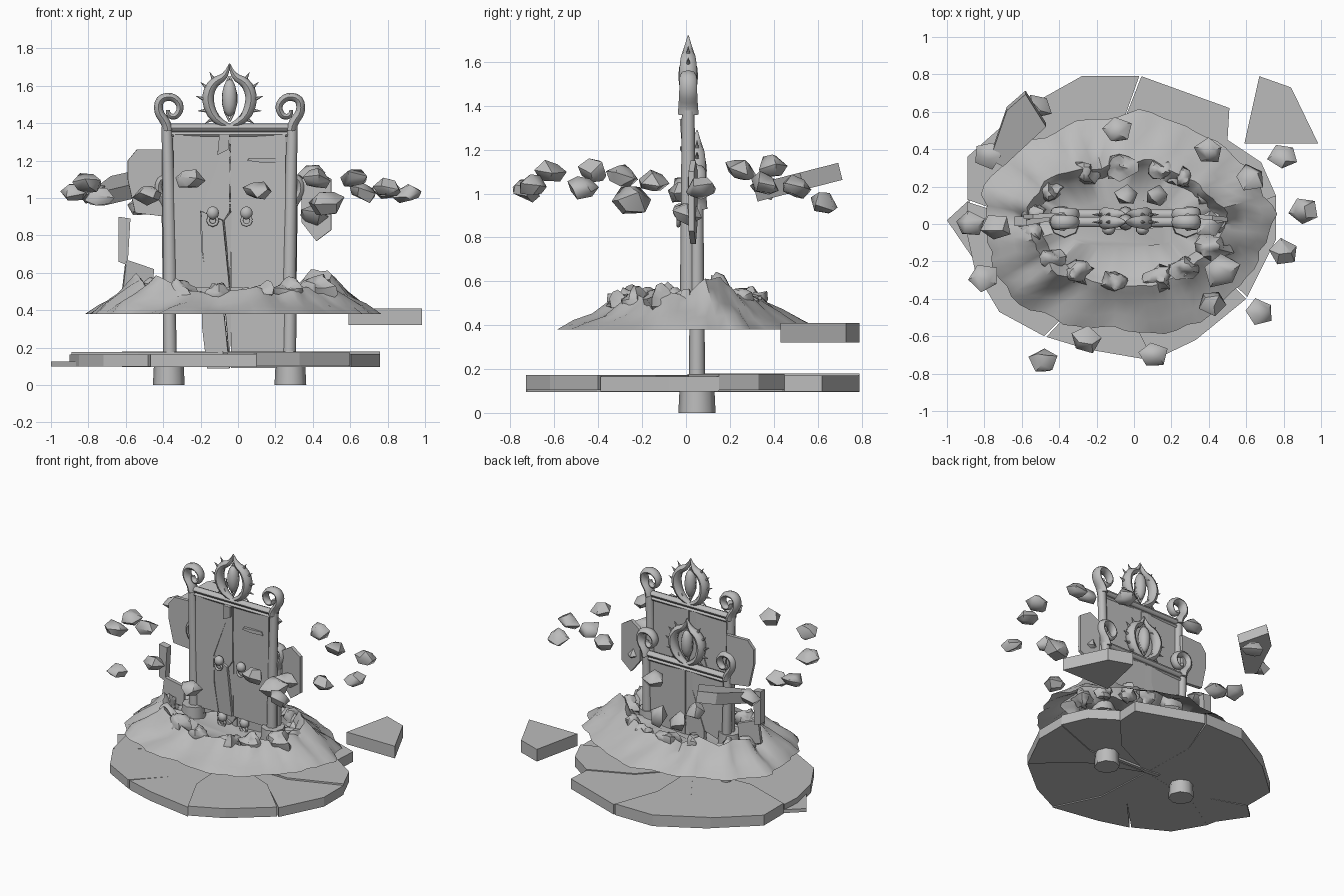
import bpy, bmesh, math, random
from mathutils import Vector, Matrix, noise

random.seed(7)
if "Cube" in bpy.data.objects:
    bpy.data.objects.remove(bpy.data.objects["Cube"])

stone = bpy.data.materials.new("grey_stone")
stone.use_nodes = True
stone.diffuse_color = (0.5, 0.5, 0.5, 1)
stone.node_tree.nodes["Principled BSDF"].inputs["Base Color"].default_value = (0.5, 0.5, 0.5, 1)
CX = -0.045  # middle of the doorway


def add_mesh(name, mesh, smooth=False):
    ob = bpy.data.objects.new(name, mesh)
    bpy.context.collection.objects.link(ob)
    mesh.materials.clear()
    mesh.materials.append(stone)
    if smooth:
        bpy.context.view_layer.objects.active = ob
        bpy.ops.object.select_all(action='DESELECT')
        ob.select_set(True)
        bpy.ops.object.shade_smooth_by_angle(angle=math.radians(50))
    return ob


def finish(name, bm, smooth=False):
    bmesh.ops.recalc_face_normals(bm, faces=bm.faces)
    mesh = bpy.data.meshes.new(name)
    bm.to_mesh(mesh)
    bm.free()
    return add_mesh(name, mesh, smooth)


def prism(name, pts, lo, hi, upright=False, turn=(0, 0)):
    """Polygon extruded along z, or along y when upright; turn = (about x, about z)."""
    bm = bmesh.new()
    put = (lambda p, d: (p[0], d, p[1])) if upright else (lambda p, d: (p[0], p[1], d))
    face = bm.faces.new([bm.verts.new(put(p, lo)) for p in pts])
    ext = bmesh.ops.extrude_face_region(bm, geom=[face])
    shift = Vector(put((0, 0), hi - lo))
    bmesh.ops.translate(bm, vec=shift, verts=[v for v in ext["geom"] if isinstance(v, bmesh.types.BMVert)])
    mid = sum((v.co for v in bm.verts), Vector()) / len(bm.verts)
    rot = Matrix.Rotation(turn[1], 3, 'Z') @ Matrix.Rotation(turn[0], 3, 'X')
    bmesh.ops.rotate(bm, cent=mid, matrix=rot, verts=bm.verts)
    return finish(name, bm)


def tube(name, path, radii, y=0.0, depth=1.0, smooth_path=True):
    """Tapered tube through (x, z) points in the plane of the doorway."""
    cu = bpy.data.curves.new(name, 'CURVE')
    cu.dimensions = '3D'
    cu.bevel_depth, cu.bevel_resolution, cu.use_fill_caps = 1.0, 2, True
    cu.resolution_u = 3
    sp = cu.splines.new('NURBS' if smooth_path else 'POLY')
    sp.points.add(len(path) - 1)
    for pt, (x, z), r in zip(sp.points, path, radii):
        pt.co, pt.radius = (x, 0, z, 1), r
    if smooth_path:
        sp.use_endpoint_u, sp.order_u = True, 3
    tmp = bpy.data.objects.new(name + "_curve", cu)
    bpy.context.collection.objects.link(tmp)
    bpy.context.view_layer.update()
    mesh = bpy.data.meshes.new_from_object(tmp.evaluated_get(bpy.context.evaluated_depsgraph_get()))
    bpy.data.objects.remove(tmp)
    for v in mesh.vertices:
        v.co.y = v.co.y * depth + y
    return add_mesh(name, mesh, True)


def cone(name, p, r1, r2, length, direction, sides=8):
    bm = bmesh.new()
    bmesh.ops.create_cone(bm, cap_ends=True, segments=sides, radius1=r1, radius2=r2, depth=length)
    m = Vector(direction).to_track_quat('Z', 'Y').to_matrix().to_4x4()
    bmesh.ops.transform(bm, matrix=Matrix.Translation(p) @ m, verts=bm.verts)
    return finish(name, bm, True)


def ball(name, p, size, rough=0.0):
    bm = bmesh.new()
    bmesh.ops.create_uvsphere(bm, u_segments=10, v_segments=8, radius=1)
    for v in bm.verts:
        v.co *= 1 + rough * noise.noise(v.co * 1.3 + Vector(p) * 9)
    bmesh.ops.transform(bm, matrix=Matrix.Translation(p) @ Matrix.Diagonal((*size, 1)), verts=bm.verts)
    return finish(name, bm, True)


def rock(name, p, size):
    """Chipped block: wide belt of five corners, small top and smaller underside."""
    bm = bmesh.new()
    turn = random.uniform(0, 6)
    rot = Matrix.Rotation(random.uniform(-.35, .35), 3, 'X') @ Matrix.Rotation(random.uniform(-.35, .35), 3, 'Y')
    for level, spread, n in ((1, .5, 3), (0, 1, 5), (-.8, .65, 4)):
        for k in range(n):
            a = turn + k * 2 * math.pi / n
            r = spread * random.uniform(.8, 1.05)
            c = Vector((r * math.cos(a), r * math.sin(a), level + random.uniform(-.25, .25)))
            bm.verts.new(Vector(p) + rot @ Vector([u * s for u, s in zip(c, size)]))
    bmesh.ops.convex_hull(bm, input=bm.verts)
    bmesh.ops.dissolve_limit(bm, angle_limit=.25, verts=bm.verts, edges=bm.edges)
    return finish(name, bm, True)


# Cracked round platform: slabs of two rim edges, with one sector broken out
rim = [(.5, .45), (.51, .62), (.04, .79), (-.28, .79), (-.62, .6), (-.89, .36), (-.89, .13), (-.9, -.02),
       (-.85, -.25), (-.72, -.47), (-.48, -.6), (-.25, -.67), (.1, -.73), (.33, -.62), (.6, -.4),
       (.76, -.08), (.76, .15), (.68, .33)]
hub = Vector((-.08, .03))
cuts = range(0, 19, 2)


def crack(i):
    """Crooked crack from the rim to the hub."""
    v = Vector(rim[i % 18]) - hub
    return hub + v * .55 + Vector((-v.y, v.x)) * (.1 if i % 4 else -.1)


for i, (a, b) in enumerate(zip(cuts, cuts[1:])):
    edge = [Vector(rim[k % 18]) for k in range(a, b + 1)]
    edge[0] = edge[0] + (edge[1] - edge[0]).normalized() * (.012 if i % 2 else 0)
    top = .175 + random.uniform(-.012, .012)
    prism(f"platform_slab_{i}", [hub, crack(a)] + edge + [crack(b)], .1 + random.uniform(-.005, .005), top)
prism("platform_chip", [(-.88, .13), (-1, .02), (-.85, -.2)], .1, .125)
prism("platform_loose_slab", [(.59, .43), (.985, .43), (.84, .73), (.67, .79)], .32, .41)

# Crater mound: rings from the outer skirt, over a ragged ridge, down to the floor
ridge = [.54, .61, .63, .54, .56, .5, .56, .51, .57, .51, .57, .54,
         .53, .6, .55, .58, .52, .49, .5, .52, .49, .55, .52, .56]
bm = bmesh.new()
N = 72
rings = []
for t, kind in [(0, 0), (.3, .25), (.6, .5), (.85, .8), (1, 1), (1.1, .85), (1.25, .5), (1.8, .4)]:
    ring = []
    for i in range(N):
        a = 2 * math.pi * i / N
        f = i / 3
        peak = ridge[int(f)] * (1 - f % 1) + ridge[(int(f) + 1) % 24] * (f % 1)
        rx, ry = .765 + (.53 - .765) * t, .58 + (.33 - .58) * t
        lump = noise.noise(Vector((math.cos(a), math.sin(a), t * .3)) * 5)
        wob = 1 + .025 * math.sin(5 * a + 1) + .09 * lump
        z = .38 + (peak - .38) * kind + (.025 * lump if t else 0)
        ring.append(bm.verts.new((CX + rx * wob * math.cos(a), ry * wob * math.sin(a), z)))
    rings.append(ring)
for lo, hi in zip(rings, rings[1:]):
    for i in range(N):
        j = (i + 1) % N
        bm.faces.new((lo[i], lo[j], hi[j], hi[i]))
bm.faces.new(rings[-1])
finish("crater_mound", bm, True)

# Smooth lumps heaped along the crater ridge
for i in range(15):
    a = i * 2 * math.pi / 15 + random.uniform(-.1, .1)
    k = random.uniform(.75, 1.2)
    ball(f"ridge_lump_{i}", (CX + .5 * math.cos(a), .31 * math.sin(a), .485), (.075 * k, .06 * k, .07 * k), .7)


# Ornate doorway, built standing at height z0 and depth y
def doorway(label, z0, y, broken):
    for s, side in ((-1, "right"), (1, "left")):
        X = lambda d: CX + s * d
        cone(f"{label}_{side}_foot", (X(.325), y, z0 + .05), .085, .08, .1, (0, 0, 1))
        tube(f"{label}_{side}_column", [(X(.318), z0 + .05), (X(.322), z0 + .5), (X(.335), z0 + .95)],
             [.038, .034, .029], y)
        curl = [(.33, .93), (.335, .97), (.385, 1.03), (.375, 1.105), (.3, 1.115), (.255, 1.06), (.285, 1.0), (.33, 1.01), (.33, 1.04)]
        tube(f"{label}_{side}_scroll", [(X(px), z0 + pz) for px, pz in curl],
             [.028, .026, .024, .023, .021, .019, .017, .014, .01], y, 1.7)
        # crescent half of the crest with its spikes
        crescent = [(0, .95), (.08, .98), (.125, 1.1), (.09, 1.19), (.015, 1.22), (0, 1.29)]
        tube(f"{label}_{side}_crescent", [(X(px), z0 + pz) for px, pz in crescent],
             [.014, .026, .032, .028, .018, .002], y, 1.3)
        for k, deg in enumerate((-48, -24, 2, 28, 52)):
            a = math.radians(deg)
            d = Vector((s * math.cos(a), 0, math.sin(a)))
            cone(f"{label}_{side}_spike_{k}", Vector((CX, y, z0 + 1.095)) + d * .14, .02, .001, .085, d + Vector((0, 0, .35)), 6)
        # knob and ring on the leaf
        ball(f"{label}_{side}_knob", (X(.09), y - .04, z0 + .49), (.035, .03, .035))
        loop = [(X(.09) + .026 * math.cos(k * math.pi / 4), z0 + .45 + .026 * math.sin(k * math.pi / 4)) for k in range(9)]
        tube(f"{label}_{side}_ring", loop, [.009] * 9, y - .045, 1, False)
        tube(f"{label}_{side}_lid", [(X(0), z0 + .98), (X(.07), z0 + 1.1), (X(0), z0 + 1.22)], [.006, .009, .006], y)
    ball(f"{label}_crest_eye", (CX, y, z0 + 1.105), (.042, .045, .1))
    for k, (h, r) in enumerate(((.945, .022), (.91, .014))):
        tube(f"{label}_lintel_{k}", [(CX - .34, z0 + h), (CX + .34, z0 + h)], [r, r], y, 1.2, False)
    # cracked leaves
    P = lambda pts: [(px, z0 + pz) for px, pz in pts]
    left = [(-.345, .09), (-.16, .09), (-.195, .3), (-.2, .5), (-.1, .78), (-.1, .91), (-.345, .91)]
    if broken:
        left = [(-.345, .45), (-.2, .5), (-.1, .78), (-.1, .91), (-.345, .91)]
    prism(f"{label}_leaf_outer", P(left), y - .012, y + .012, True, (0, .03))
    prism(f"{label}_leaf_wedge", P([(-.165, .09), (-.045, .09), (-.065, .3), (-.08, .45), (-.195, .5), (-.19, .3)]),
          y - .015, y + .015, True, (.03, -.1))
    prism(f"{label}_leaf_upper", P([(-.2, .5), (-.075, .45), (-.045, .5), (-.045, .91), (-.1, .91), (-.1, .78)]),
          y - .008, y + .016, True, (0, -.04))
    prism(f"{label}_leaf_splinter", P([(-.045, .09), (-.035, .5), (-.075, .45), (-.06, .3)]), y - .012, y + .012, True, (.03, .1))
    prism(f"{label}_leaf_inner", P([(-.038, .09), (.255, .09), (.255, .91), (-.04, .91)]), y - .012, y + .012, True, (0, -.03))
    prism(f"{label}_leaf_chip", P([(.05, .77), (.06, .785), (.2, .785), (.21, .76), (.12, .76)]), y - .03, y - .01, True, (0, .1))
    prism(f"{label}_leaf_shard", P([(-.11, .8), (-.05, .83), (-.045, .91), (-.1, .91)]), y - .035, y - .015, True, (.08, 0))


doorway("front_door", .43, .01, False)
doorway("rear_door", 0, .05, True)

# Upright wall fragments drifting beside the doorway
prism("fragment_high", [(-.59, 1.1), (-.55, .92), (-.38, .9), (-.37, 1.26), (-.54, 1.26), (-.59, 1.2)], .03, .055, True, (0, .05))
prism("fragment_tall", [(-.64, .66), (-.59, .64), (-.575, .89), (-.64, .9)], -.01, .04, True)
prism("fragment_low", [(-.62, .5), (-.46, .48), (-.45, .62), (-.6, .67)], .0, .03, True, (0, .2))
prism("fragment_left", [(.34, .87), (.42, .77), (.5, .83), (.5, 1.1), (.42, 1.15), (.34, 1.1)], .02, .045, True, (0, -.1))

# Ring of floating rocks
spots = [(.67, -.47, 1.03), (.1, -.7, 1.04), (-.26, -.62, 1.1), (-.48, -.73, 1.02), (-.8, -.29, 1.08),
         (-.88, 0, 1.03), (-.74, -.02, 1), (.8, -.15, 1.05), (.91, .07, 1.02), (.8, .36, 1.04),
         (.62, .25, 1.11), (.4, .39, 1.12), (-.09, .5, 1.03), (-.52, .63, .95), (-.78, .37, 1.03),
         (.42, -.42, 1.1), (.4, 0, .91)]
for i, p in enumerate(spots):
    rock(f"floating_rock_{i}", p, (.088, .08, .045))
rock("floating_rock_large", (.47, -.25, .97), (.11, .1, .07))
for i, x in enumerate((-.04, .12)):
    rock(f"threshold_rock_{i}", (x, .15, .56), (.07, .06, .07))
prism("floating_slab", [(-.77, .35), (-.7, .31), (-.47, .53), (-.58, .71), (-.68, .62)], 1.01, 1.09, False, (.25, 0))
